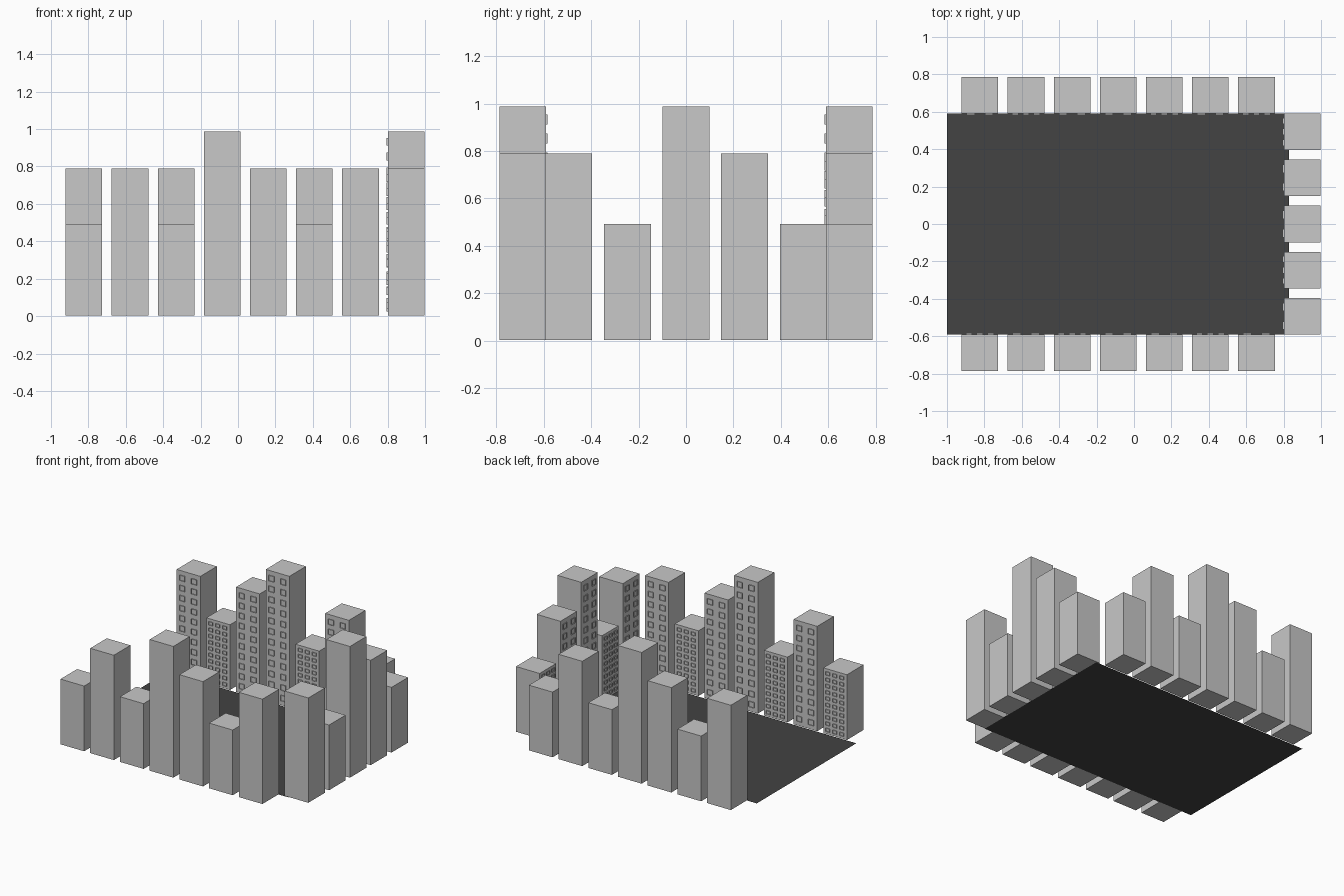
import bpy, bmesh, math
from mathutils import Matrix, Vector

if "Cube" in bpy.data.objects:
    bpy.data.objects.remove(bpy.data.objects["Cube"])

W = 0.196       # building width
PITCH = 0.2465  # spacing along a row
BASE = 0.004    # buildings sit just above the ground sheet


def material(name, value):
    m = bpy.data.materials.new(name)
    m.diffuse_color = (value, value, value, 1)
    m.use_nodes = True
    m.node_tree.nodes["Principled BSDF"].inputs["Base Color"].default_value = m.diffuse_color
    return m


concrete = material("light_grey", 0.58)
asphalt = material("dark_grey", 0.056)


def finish(bm, name, mat, matrix=Matrix()):
    mesh = bpy.data.meshes.new(name)
    bm.to_mesh(mesh)
    bm.free()
    mesh.materials.append(mat)
    ob = bpy.data.objects.new(name, mesh)
    ob.matrix_world = matrix
    bpy.context.collection.objects.link(ob)
    return ob


def building(name, x, y, top, turn):
    """Tower whose window side faces local -y, turned about z."""
    place = Matrix.Translation((x, y, 0)) @ Matrix.Rotation(turn, 4, 'Z')
    h = top - BASE

    # plain block
    bm = bmesh.new()
    bmesh.ops.create_cube(bm, size=1, matrix=Matrix.Translation((0, 0, BASE + h / 2))
                          @ Matrix.Diagonal((W, W, h, 1)))
    finish(bm, name + "_block", concrete, place)

    # raised window frames on the inner side
    cols, rows, ww = (3, 10, 0.034) if top < 0.6 else (2, 10 if top < 0.9 else 12, 0.044)
    step = h / (rows + 0.4)
    wh = step * 0.52
    bm = bmesh.new()
    for c in range(cols):
        cx = (c + 0.5 - cols / 2) * (0.098 if cols == 2 else 0.058)
        for r in range(rows):
            cz = BASE + step * (r + 0.7)
            pts = [(-1, -1), (1, -1), (1, 1), (-1, 1)]
            bm.faces.new([bm.verts.new((cx + a * ww / 2, -W / 2, cz + b * wh / 2))
                          for a, b in pts])
    panes = bm.faces[:]
    bmesh.ops.inset_individual(bm, faces=panes, thickness=0.009)
    bmesh.ops.delete(bm, geom=panes, context='FACES_ONLY')
    out = bmesh.ops.extrude_face_region(bm, geom=bm.faces[:])
    bmesh.ops.translate(bm, vec=Vector((0, -0.006, 0)),
                        verts=[v for v in out["geom"] if isinstance(v, bmesh.types.BMVert)])
    bmesh.ops.recalc_face_normals(bm, faces=bm.faces[:])
    finish(bm, name + "_window_frames", concrete, place)


# ground sheet
bm = bmesh.new()
bmesh.ops.create_grid(bm, x_segments=1, y_segments=1, size=0.5,
                      matrix=Matrix.Translation((-0.085, 0, 0))
                      @ Matrix.Diagonal((1.83, 1.18, 1, 1)))
finish(bm, "ground", asphalt)

# three rows of towers around the ground, windows facing inward
LOW, MID, TALL = 0.493, 0.79, 0.988
front = [LOW, MID, LOW, TALL, MID, LOW, MID]
back = [MID, LOW, MID, TALL, LOW, MID, LOW]
right = [MID, LOW, TALL, MID, LOW]
for i, (f, b) in enumerate(zip(front, back)):
    x = -0.824 + i * PITCH
    building(f"front_tower_{i + 1}", x, -0.688, f, math.pi)
    building(f"back_tower_{i + 1}", x, 0.688, b, 0)
for i, t in enumerate(right):
    building(f"right_tower_{i + 1}", 0.899, (i - 2) * PITCH, t, -math.pi / 2)
